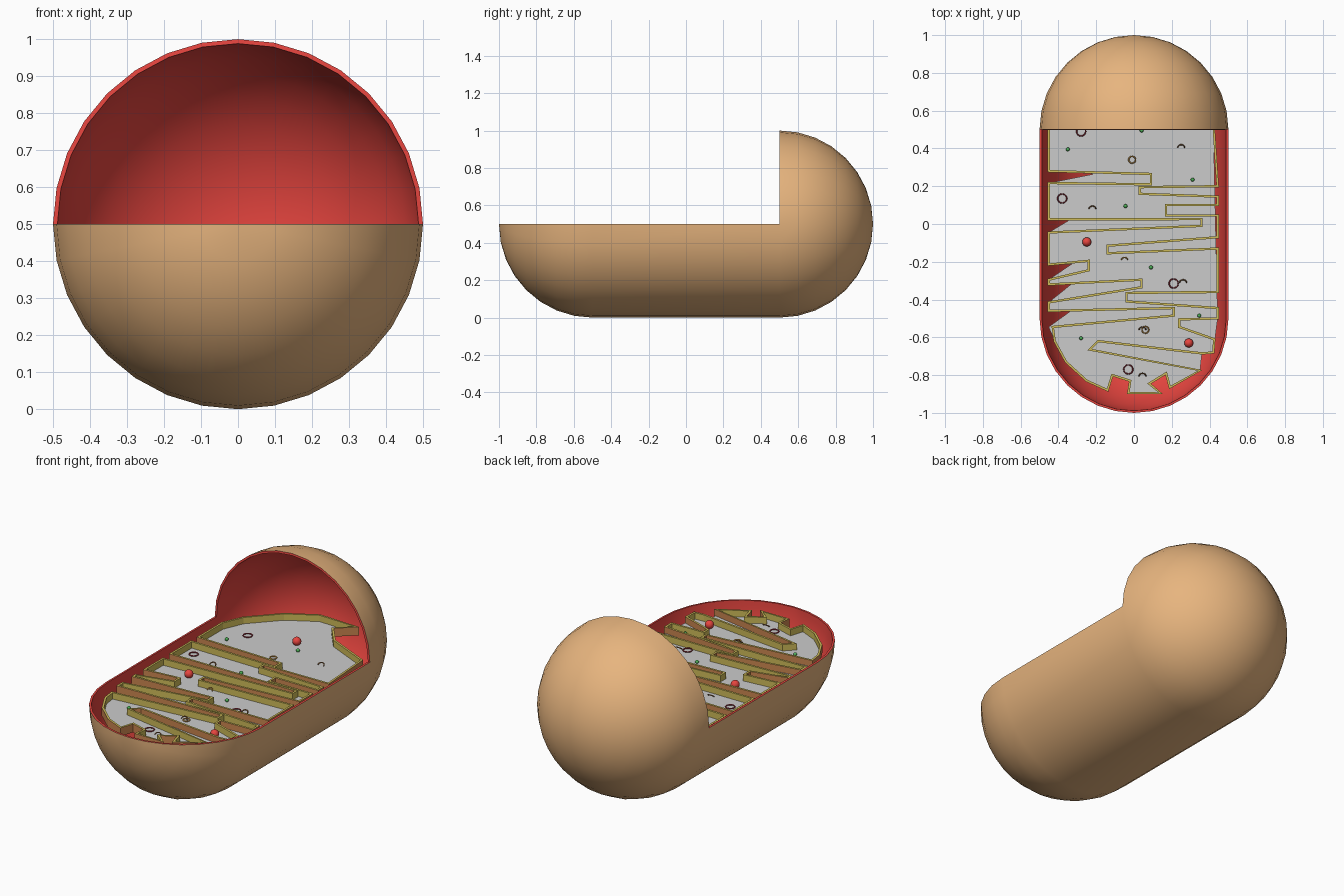
import bpy, bmesh, math
from mathutils import Vector

if "Cube" in bpy.data.objects:
    bpy.data.objects.remove(bpy.data.objects["Cube"])

def material(name, rgb):
    m = bpy.data.materials.new(name)
    m.diffuse_color = (*rgb, 1)
    m.use_nodes = True
    m.node_tree.nodes["Principled BSDF"].inputs["Base Color"].default_value = m.diffuse_color
    return m

TAN = material("tan", (0.8, 0.46, 0.21))
RED = material("red", (0.8, 0.06, 0.05))
YELLOW = material("yellow", (0.62, 0.5, 0.1))
BROWN = material("brown", (0.6, 0.24, 0.08))
MAROON = material("maroon", (0.4, 0.04, 0.06))
ORANGE = material("orange", (0.85, 0.45, 0.1))
DARK = material("dark_brown", (0.3, 0.15, 0.06))
GREEN = material("green", (0.08, 0.45, 0.1))

def make(name, verts, faces, mats=()):
    me = bpy.data.meshes.new(name)
    me.from_pydata(verts, [], faces)
    for m in mats:
        me.materials.append(m)
    ob = bpy.data.objects.new(name, me)
    bpy.context.collection.objects.link(ob)
    return ob

def activate(ob):
    bpy.ops.object.select_all(action='DESELECT')
    bpy.context.view_layer.objects.active = ob
    ob.select_set(True)

# Outer shell: capsule along y, with the upper front part cut away
SEG, RINGS, R = 32, 8, 0.5
quarter = [i * math.pi / 2 / RINGS for i in range(RINGS + 1)]
profile = [(-0.5 - R * math.cos(a), R * math.sin(a)) for a in quarter]
profile += [(0.5 + R * math.sin(a), R * math.cos(a)) for a in quarter]
verts = [(r * math.cos(t), y, 0.5 + r * math.sin(t)) for y, r in profile
         for t in (2 * math.pi * j / SEG for j in range(SEG))]
faces = []
for i in range(len(profile) - 1):
    back = i > RINGS
    for j in range(0 if back else SEG // 2, SEG):
        k = (j + 1) % SEG
        faces.append((i * SEG + j, (i + 1) * SEG + j, (i + 1) * SEG + k, i * SEG + k))
shell = make("outer_shell", verts, faces, (TAN, RED))
bm = bmesh.new()
bm.from_mesh(shell.data)
bmesh.ops.remove_doubles(bm, verts=bm.verts, dist=1e-5)
bmesh.ops.delete(bm, geom=[v for v in bm.verts if not v.link_faces], context='VERTS')
bm.to_mesh(shell.data)
bm.free()
mod = shell.modifiers.new("thickness", 'SOLIDIFY')
mod.thickness, mod.offset = 0.012, -1
mod.material_offset = mod.material_offset_rim = 1
activate(shell)
bpy.ops.object.modifier_apply(modifier=mod.name)
bpy.ops.object.shade_smooth_by_angle(angle=math.radians(35))

# Folded inner membrane outline, counter-clockwise from the back left
back_end = [(.42, .54), (.16, .66), (.064, .78), (.16, .865), (-.084, .875), (-.25, .78), (-.4, .62)]
left_folds = [(.28, .265, .21, .217, .09), (.025, .026, -.01, -.045, .357),
              (-.215, -.195, -.245, -.295, -.24), (-.32, -.295, -.335, -.415, .04),
              (-.46, -.445, -.485, -.545, .21)]
front_end = [(-.42, -.62), (-.36, -.73), (-.25, -.83), (-.14, -.88), (-.115, -.8), (-.02, -.83),
             (-.03, -.895), (.14, -.895), (.08, -.845), (.17, -.79), (.19, -.865), (.35, -.775),
             (-.235, -.665), (-.19, -.62), (.36, -.685), (.42, -.68), (.425, -.61)]
right_folds = [(-.61, -.545, -.505, -.5, .24), (-.445, -.41, -.365, -.36, -.04),
               (-.13, -.155, -.115, -.07, -.14), (.045, .045, .1, .1, .17), (.145, .16, .195, .2, .03)]

path = back_end + [(-.452, .5)]
for a, b, c, d, tip in left_folds:
    path += [(-.452, a), (tip, b), (tip, c), (-.452 if d > -.5 else -.43, d)]
path += front_end
for n, (a, b, c, d, tip) in enumerate(right_folds):
    path += ([] if n == 0 else [(.443, a)]) + [(tip, b), (tip, c), (.443, d)]

def ribbon(name, pts, half, z0, z1):
    pts = [Vector(p) for p in pts]
    n = len(pts)
    vs, fs = [], []
    for i, p in enumerate(pts):
        d1 = (p - pts[i - 1]).normalized()
        d2 = (pts[(i + 1) % n] - p).normalized()
        n1, n2 = Vector((d1.y, -d1.x)), Vector((d2.y, -d2.x))
        m = (n1 + n2).normalized()
        m *= half * min(1 / max(m.dot(n1), 0.01), 2)
        o, q = p + m, p - m
        vs += [(*o, z0), (*o, z1), (*q, z1), (*q, z0)]
        a, b = 4 * i, 4 * ((i + 1) % n)
        fs += [(a + k, b + k, b + (k + 1) % 4, a + (k + 1) % 4) for k in range(4)]
    ob = make(name, vs, fs, (YELLOW, BROWN))
    for f in ob.data.polygons:      # outward side is brown
        f.material_index = 1 if f.index % 4 == 0 else 0
    return ob

FLOOR = 0.44
ribbon("inner_membrane", path, 0.006, FLOOR - 0.012, 0.477)

# Grey matrix floor, notched where the left folds open
floor = back_end + [(-.452, .5)]
for (a, b, c, d, tip), depth in zip(left_folds, (.24, .12, .12, .12, .12)):
    floor += [(-.452, a), (-.452 + depth, b if depth > .2 else a + .002), (-.452, d)]
floor += front_end[:11] + [(.35, -.775), (.36, -.685), (.42, -.68), (.443, -.5)]
make("matrix_floor", [(x, y, FLOOR) for x, y in floor], [tuple(range(len(floor)))])

# Small bodies lying on the floor
def ball(name, x, y, r, mat):
    bpy.ops.mesh.primitive_uv_sphere_add(segments=16, ring_count=8, radius=r,
                                         location=(x, y, FLOOR + r * .8))
    ob = bpy.context.object
    ob.name = name
    ob.data.materials.append(mat)
    bpy.ops.object.shade_smooth()

def ring(name, x, y, r, mat, arc=1.0, tilt=0.0):
    n, m, tube = 20, 6, 0.0035
    count = n if arc == 1 else int(n * arc) + 1
    vs, fs = [], []
    for i in range(count):
        t = 2 * math.pi * i / n
        for j in range(m):
            p = 2 * math.pi * j / m
            q = r + tube * math.cos(p)
            vs.append((q * math.cos(t), q * math.sin(t), tube * math.sin(p)))
    for i in range(count if arc == 1 else count - 1):
        for j in range(m):
            a, b, k = i * m, (i + 1) % count * m, (j + 1) % m
            fs.append((a + j, b + j, b + k, a + k))
    if arc < 1:
        fs += [tuple(range(m))[::-1], tuple(range((count - 1) * m, count * m))]
    ob = make(name, vs, fs, (mat,))
    ob.location = (x, y, FLOOR + 0.012)
    ob.rotation_euler = (tilt, 0, 0)
    for f in ob.data.polygons:
        f.use_smooth = len(f.vertices) == 4

for x, y in [(-.28, .49), (-.38, .135), (.21, -.315), (-.03, -.77)]:
    ring("genome_ring", x, y, .024, MAROON)
for x, y in [(-.01, .34), (.06, -.56)]:
    ring("small_ring", x, y, .018, ORANGE)
ring("small_arc", -.05, -.19, .016, ORANGE, .5, .6)
for x, y in [(.25, .405), (-.22, .08), (.26, -.31), (.045, -.805), (.045, -.56)]:
    ring("strand_arc", x, y, .018, DARK, .5, .6)
for x, y in [(.04, .495), (-.35, .395), (.31, .235), (-.045, .095), (.09, -.23),
             (-.28, -.605), (.345, -.485)]:
    ball("granule", x, y, .01, GREEN)
for x, y in [(-.25, -.095), (.29, -.63), (-.017, .566)]:
    ball("red_body", x, y, .024, RED)
